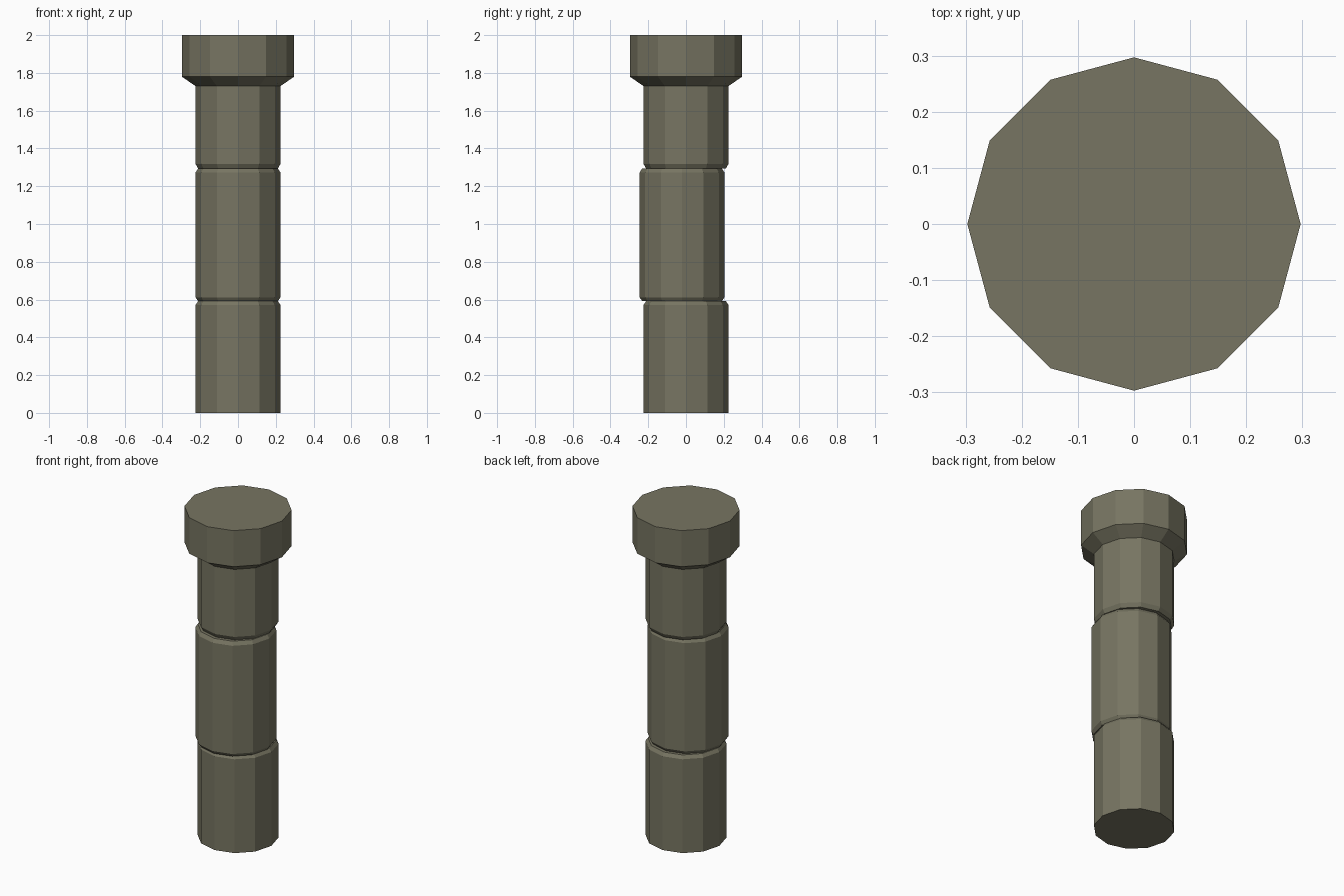
import bpy, bmesh, math

if "Cube" in bpy.data.objects:
    bpy.data.objects.remove(bpy.data.objects["Cube"])

SIDES = 12

stone = bpy.data.materials.new("weathered stone")
stone.diffuse_color = (0.185, 0.178, 0.122, 1)
stone.use_nodes = True
stone.node_tree.nodes["Principled BSDF"].inputs["Base Color"].default_value = stone.diffuse_color


def drum(name, profile, y=0.0):
    """Twelve-sided closed solid from a (radius, height) profile."""
    bm = bmesh.new()
    rings = []
    for r, z in profile:
        rings.append([bm.verts.new((r * math.cos(math.tau * i / SIDES),
                                    r * math.sin(math.tau * i / SIDES) + y, z))
                      for i in range(SIDES)])
    for a, b in zip(rings, rings[1:]):
        for i in range(SIDES):
            j = (i + 1) % SIDES
            bm.faces.new((a[i], a[j], b[j], b[i]))
    bm.faces.new(rings[0][::-1])
    bm.faces.new(rings[-1])
    mesh = bpy.data.meshes.new(name)
    bm.to_mesh(mesh)
    bm.free()
    mesh.materials.append(stone)
    obj = bpy.data.objects.new(name, mesh)
    bpy.context.collection.objects.link(obj)
    return obj


R, INNER, CAP = 0.225, 0.211, 0.297

# Bottom shaft block, chamfered at its top
drum("lower_drum", [(R, 0), (R, 0.572), (INNER, 0.592)])
# Middle block, slipped slightly towards the front
drum("middle_drum", [(INNER, 0.592), (R, 0.612), (R, 1.272), (INNER, 1.294)], y=-0.021)
# Top block flaring into the capital
drum("upper_drum_and_capital", [(INNER, 1.294), (R, 1.318), (R, 1.73),
                                (CAP, 1.78), (CAP, 2.0)])
